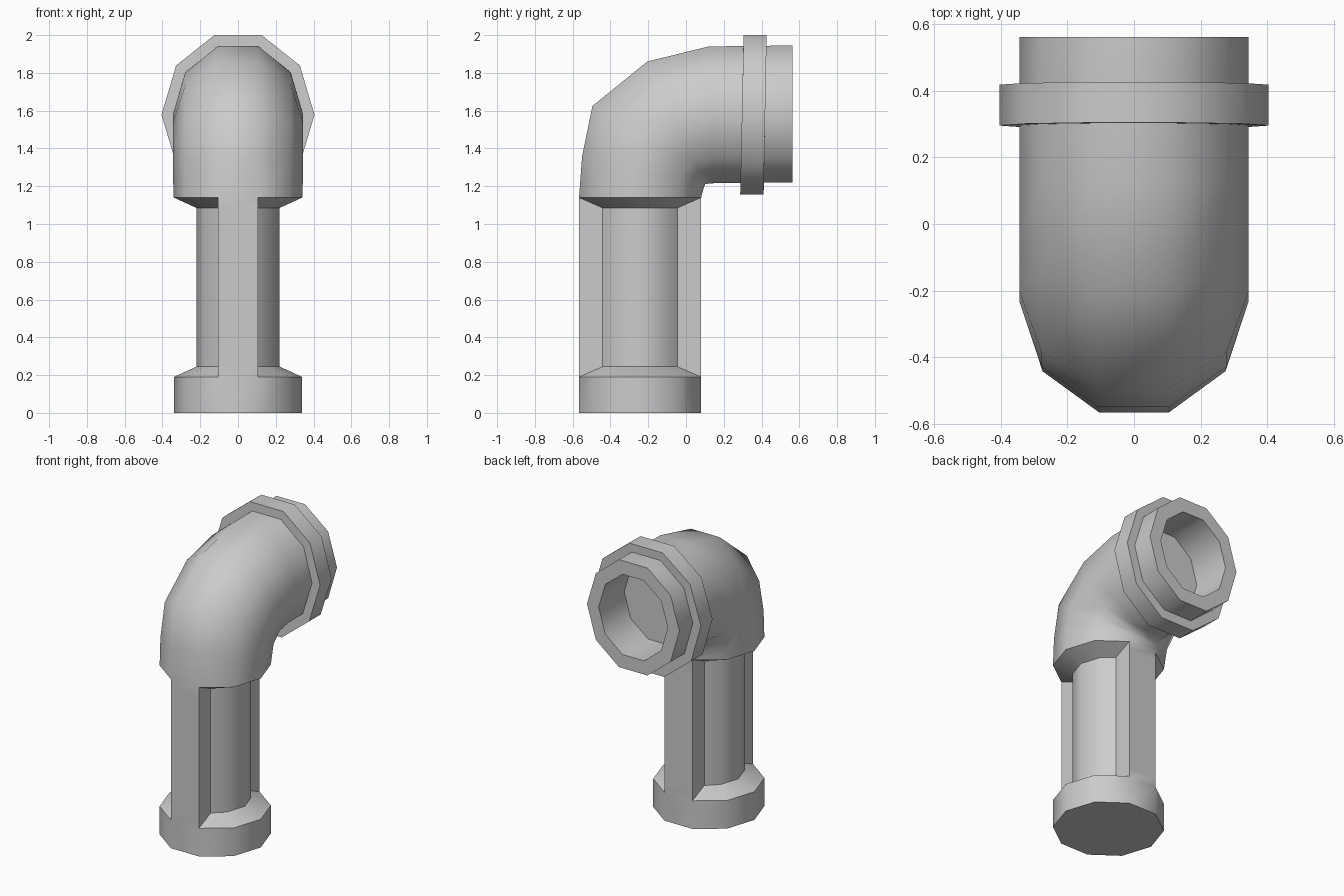
import bpy, bmesh
from math import sin, cos, pi, radians

if "Cube" in bpy.data.objects:
    bpy.data.objects.remove(bpy.data.objects["Cube"])

SIDES = 10
APO = cos(pi / SIDES)
FLAT = (2, 3, 7, 8)          # decagon corners bounding the front/back flats
CY = -0.243                  # post axis in y


def ring(rx, outer, inner):
    """Stretched decagon spanning two (y, z) points; flat-strip corners are doubled."""
    my, mz = (outer[0] + inner[0]) / 2, (outer[1] + inner[1]) / 2
    hy, hz = (inner[0] - my) / APO, (inner[1] - mz) / APO
    pts = []
    for k in range(SIDES):
        a = 2 * pi * k / SIDES
        p = (rx * cos(a), my + hy * sin(a), mz + hz * sin(a))
        pts += [p, p] if k in FLAT else [p]
    return pts


def post_ring(z, r=0.34):
    return ring(r, (CY - r * APO, z), (CY + r * APO, z))


def grooved_ring(z):
    """Post section with both sides sunk in, leaving front and back strips."""
    full, strip_x, strip_y = post_ring(z), 0.105, 0.198
    pts, seen = [], set()
    for x, y, _ in full:
        key = (round(x, 4), round(y, 4))
        on_strip = abs(x) < 0.12
        if not on_strip:
            d = 0.22 / 0.34
            pts.append((x * d, CY + (y - CY) * d, z))
            continue
        # of each doubled corner, the copy nearer the side wall moves inward
        first = key not in seen
        seen.add(key)
        entering = (x > 0) == (y > CY)
        if first == entering:
            pts.append((x, CY + (strip_y if y > CY else -strip_y), z))
        else:
            pts.append((x, y, z))
    return pts


def loft(name, rings, cap):
    bm = bmesh.new()
    loops = [[bm.verts.new(p) for p in r] for r in rings]
    n = len(loops[0])
    for a, b in zip(loops, loops[1:]):
        for i in range(n):
            j = (i + 1) % n
            bm.faces.new((a[i], a[j], b[j], b[i]))
    if cap:
        bm.faces.new(loops[0])
        bm.faces.new(loops[-1])
    else:
        for i in range(n):
            j = (i + 1) % n
            bm.faces.new((loops[-1][i], loops[-1][j], loops[0][j], loops[0][i]))
    bmesh.ops.remove_doubles(bm, verts=bm.verts, dist=0.0005)
    bmesh.ops.recalc_face_normals(bm, faces=bm.faces)
    me = bpy.data.meshes.new(name)
    bm.to_mesh(me)
    bm.free()
    ob = bpy.data.objects.new(name, me)
    bpy.context.collection.objects.link(ob)
    bpy.ops.object.select_all(action='DESELECT')
    ob.select_set(True)
    bpy.context.view_layer.objects.active = ob
    bpy.ops.object.shade_smooth_by_angle(angle=radians(42))
    return ob


# Grooved post, bend and open mouth in one continuous skin
post = [post_ring(0), post_ring(0.19), grooved_ring(0.245),
        grooved_ring(1.085), post_ring(1.14)]
bend = [ring(0.345, o, i) for o, i in (
    ((-0.55, 1.36), (0.086, 1.163)),
    ((-0.495, 1.625), (0.093, 1.188)),
    ((-0.205, 1.86), (0.102, 1.212)),
    ((0.12, 1.94), (0.15, 1.216)),
    ((0.563, 1.945), (0.563, 1.22)))]
mouth = [ring(0.258, (y, 1.853), (y, 1.312)) for y in (0.563, 0.29)]
loft("elbow_pipe", post + bend + mouth, True)

# Raised collar around the pipe end, leaning very slightly
loft("collar", [
    ring(0.33, (0.303, 1.93), (0.29, 1.235)),
    ring(0.405, (0.305, 2.0), (0.287, 1.157)),
    ring(0.405, (0.427, 2.0), (0.411, 1.157)),
    ring(0.33, (0.425, 1.93), (0.413, 1.235))], False)
